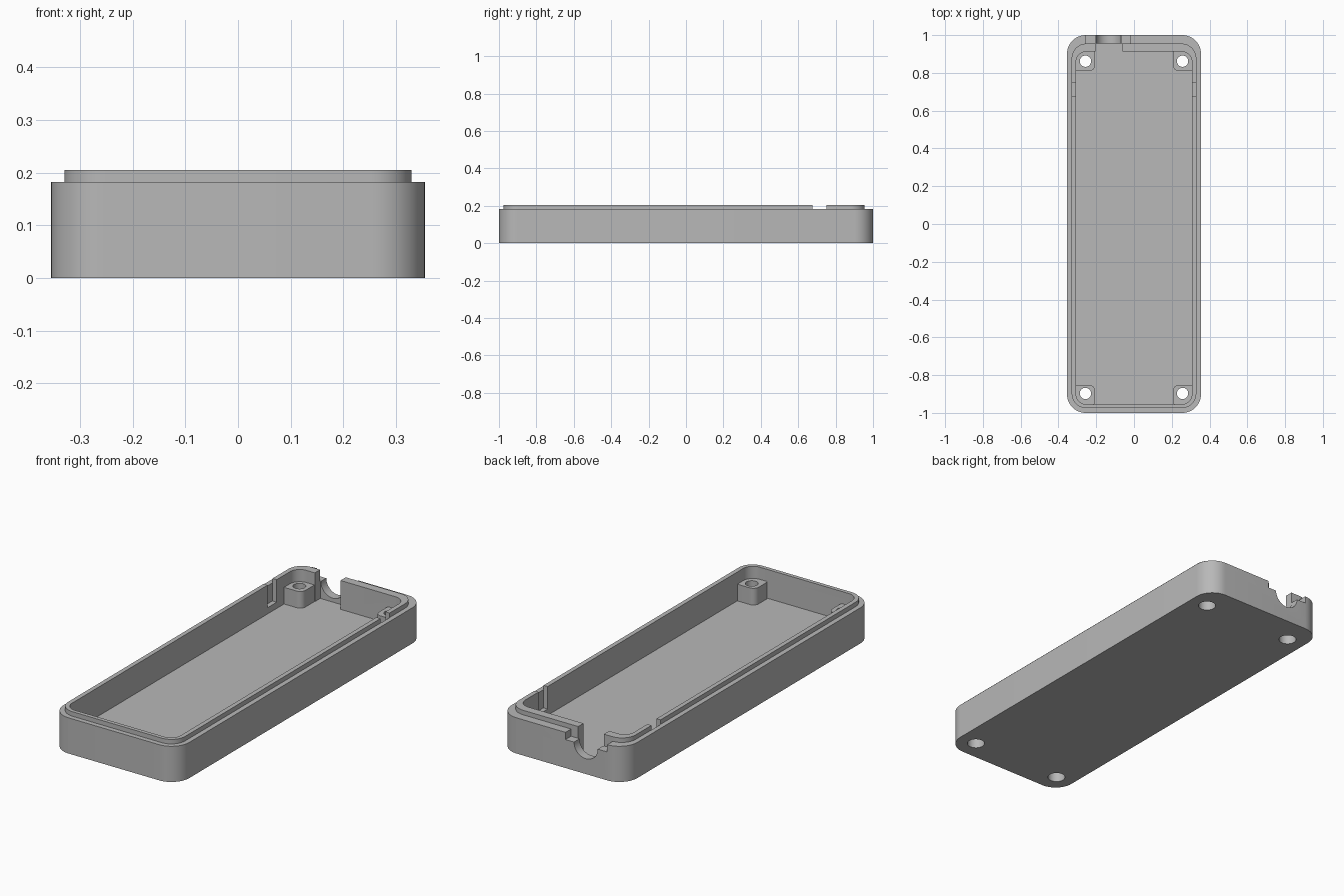
import bpy
import bmesh
from math import cos, sin, pi, radians
from mathutils import Matrix

cube = bpy.data.objects.get("Cube")
if cube:
    bpy.data.objects.remove(cube, do_unlink=True)

grey = bpy.data.materials.new("plain grey")
grey.use_nodes = True
COLOUR = (0.48, 0.48, 0.48, 1)
grey.diffuse_color = COLOUR
grey.node_tree.nodes["Principled BSDF"].inputs["Base Color"].default_value = COLOUR

FLOOR, RIM, LIP, BOSS = 0.058, 0.182, 0.205, 0.143


def make_object(name, bm):
    bmesh.ops.recalc_face_normals(bm, faces=bm.faces)
    mesh = bpy.data.meshes.new(name)
    bm.to_mesh(mesh)
    bm.free()
    mesh.materials.append(grey)
    obj = bpy.data.objects.new(name, mesh)
    bpy.context.collection.objects.link(obj)
    return obj


def prism(name, x0, x1, y0, y1, z0, z1, radius=0, steps=12):
    """Upright block, with rounded vertical edges when a radius is given."""
    bm = bmesh.new()
    corners = [(x1, y1, -1, -1), (x0, y1, 1, -1), (x0, y0, 1, 1), (x1, y0, -1, 1)]
    points = []
    for i, (x, y, sx, sy) in enumerate(corners):
        for k in range(steps + 1 if radius else 1):
            a = (i + k / steps) * pi / 2
            points.append((x + sx * radius + radius * cos(a),
                           y + sy * radius + radius * sin(a), z0))
    base = bm.faces.new([bm.verts.new(p) for p in points])
    top = bmesh.ops.extrude_face_region(bm, geom=[base])["geom"]
    bmesh.ops.translate(bm, vec=(0, 0, z1 - z0),
                        verts=[v for v in top if isinstance(v, bmesh.types.BMVert)])
    return make_object(name, bm)


def cylinder(name, centre, radius, depth, along_y=False):
    bm = bmesh.new()
    turn = Matrix.Rotation(pi / 2 if along_y else 0, 4, "X")
    bmesh.ops.create_cone(bm, cap_ends=True, segments=40, radius1=radius,
                          radius2=radius, depth=depth,
                          matrix=Matrix.Translation(centre) @ turn)
    return make_object(name, bm)


def combine(target, other, operation):
    """Apply a boolean to the target and discard the helper."""
    mod = target.modifiers.new("boolean", "BOOLEAN")
    mod.operation, mod.solver, mod.object = operation, "EXACT", other
    graph = bpy.context.evaluated_depsgraph_get()
    result = bpy.data.meshes.new_from_object(target.evaluated_get(graph))
    target.modifiers.clear()
    target.data = result
    bpy.data.objects.remove(other, do_unlink=True)


# Tray body with a stepped lip, hollowed out
tray = prism("enclosure_tray", -0.355, 0.355, -1, 1, 0, RIM, 0.1)
combine(tray, prism("lip", -0.33, 0.33, -0.975, 0.955, 0.02, LIP, 0.078), "UNION")
combine(tray, prism("cavity", -0.307, 0.307, -0.955, 0.912, FLOOR, 0.3, 0.055), "DIFFERENCE")

# Corner screw bosses, merged into the walls
for side in (-1, 1):
    x0, x1 = sorted((side * 0.207, side * 0.33))
    for y0, y1 in ((-0.97, -0.852), (0.81, 0.935)):
        combine(tray, prism("boss", x0, x1, y0, y1, 0.03, BOSS, 0.03), "UNION")

# Screw holes, wider underneath for the heads
for x in (-0.257, 0.257):
    for y in (-0.897, 0.862):
        combine(tray, cylinder("screw_hole", (x, y, 0.1), 0.03, 0.4), "DIFFERENCE")
        combine(tray, cylinder("head_recess", (x, y, 0), 0.042, 0.1), "DIFFERENCE")

# Side slots that interrupt the lip
for side in (-1, 1):
    x0, x1 = sorted((side * 0.28, side * 0.331))
    combine(tray, prism("side_slot", x0, x1, 0.677, 0.75, 0.09, 0.3), "DIFFERENCE")

# Cable opening in the back wall: inner gap, outer step and round notch
combine(tray, prism("inner_gap", -0.205, -0.06, 0.88, 0.956, FLOOR, 0.3), "DIFFERENCE")
combine(tray, prism("outer_step", -0.255, -0.02, 0.9545, 1.1, 0.145, 0.3), "DIFFERENCE")
combine(tray, cylinder("round_notch", (-0.135, 1, 0.145), 0.067, 0.16, True), "DIFFERENCE")

# Smooth curved walls, sharp corners
bpy.ops.object.select_all(action="DESELECT")
tray.select_set(True)
bpy.context.view_layer.objects.active = tray
bpy.ops.object.shade_smooth_by_angle(angle=radians(30))
